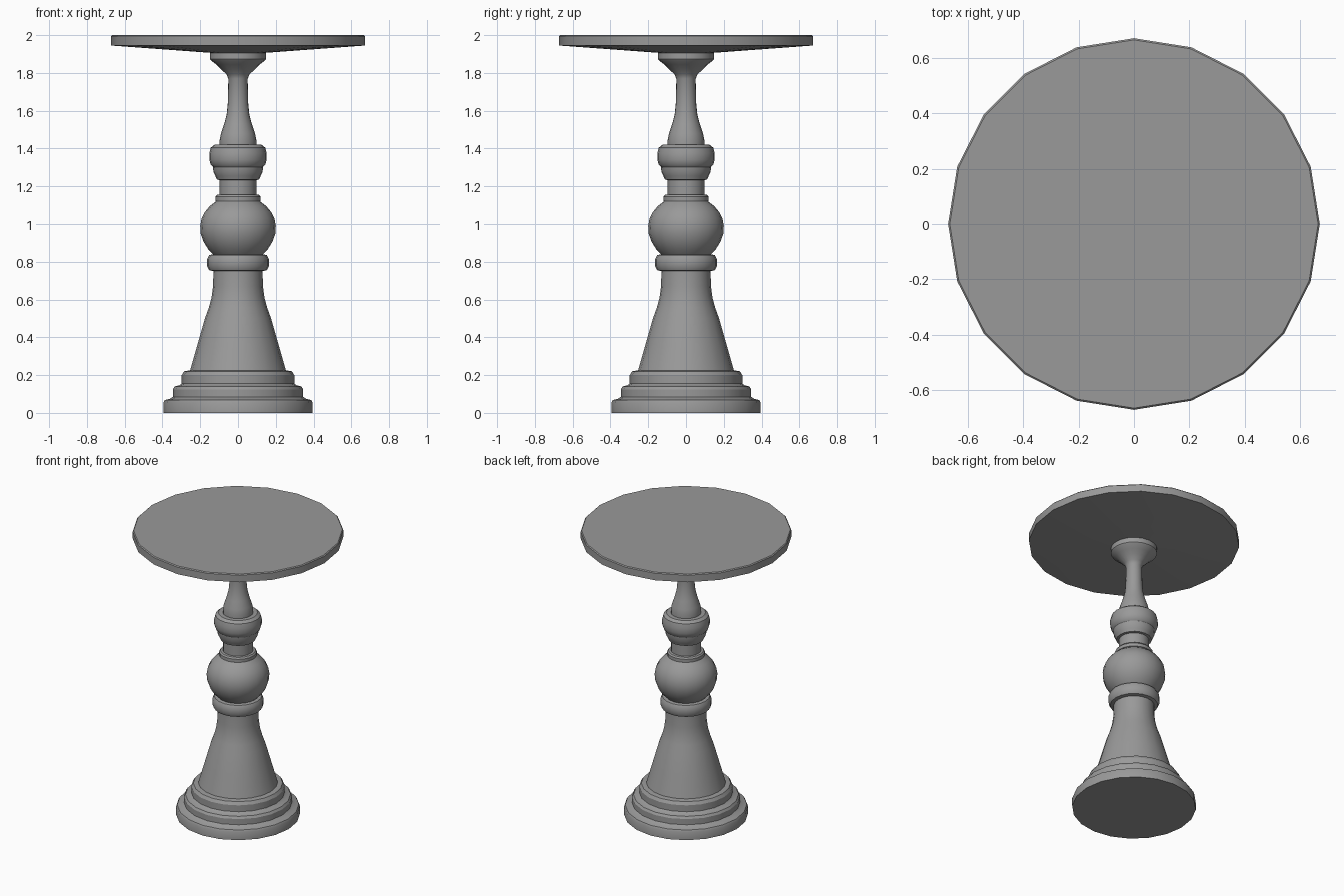
import bpy
import bmesh
from math import cos, sin, tau, radians

SIDES = 20

cube = bpy.data.objects.get("Cube")
if cube:
    bpy.data.objects.remove(cube, do_unlink=True)

grey = bpy.data.materials.new("plain grey")
grey.use_nodes = True
colour = (0.32, 0.32, 0.32, 1)
grey.diffuse_color = colour
grey.node_tree.nodes["Principled BSDF"].inputs["Base Color"].default_value = colour


def lathe(name, profile):
    """Revolve (radius, height) points, listed bottom to top, into a closed solid."""
    bm = bmesh.new()
    rings = [[bm.verts.new((r * cos(tau * i / SIDES), r * sin(tau * i / SIDES), z))
              for i in range(SIDES)] for r, z in profile]
    for low, high in zip(rings, rings[1:]):
        for i in range(SIDES):
            j = (i + 1) % SIDES
            bm.faces.new((low[i], low[j], high[j], high[i]))
    bm.faces.new(rings[0][::-1])
    bm.faces.new(rings[-1])
    mesh = bpy.data.meshes.new(name)
    bm.to_mesh(mesh)
    bm.free()
    mesh.materials.append(grey)
    obj = bpy.data.objects.new(name, mesh)
    bpy.context.collection.objects.link(obj)
    bpy.ops.object.select_all(action="DESELECT")
    obj.select_set(True)
    bpy.context.view_layer.objects.active = obj
    bpy.ops.object.shade_smooth_by_angle(angle=radians(32))
    return obj


# Stepped foot
lathe("stepped_foot", [
    (.395, 0), (.395, .055), (.388, .068), (.36, .075), (.345, .085),
    (.345, .125), (.335, .14), (.31, .146), (.298, .155), (.298, .2),
    (.285, .22), (.255, .225)])

# Flared lower column
lathe("flared_column", [
    (.255, .22), (.215, .36), (.175, .5), (.155, .555), (.14, .61),
    (.132, .67), (.13, .755)])

# Rounded ring under the ball
lathe("lower_ring", [
    (.13, .75), (.152, .755), (.163, .775), (.163, .815), (.152, .835), (.13, .84)])

# Turned ball
lathe("turned_ball", [
    (.13, .838), (.157, .865), (.182, .905), (.198, .95), (.2, .99),
    (.193, 1.03), (.175, 1.065), (.15, 1.095), (.115, 1.122)])

# Thin ring and neck above the ball
lathe("thin_ring", [
    (.11, 1.118), (.12, 1.123), (.12, 1.145), (.112, 1.155), (.097, 1.157)])
lathe("neck", [(.097, 1.15), (.097, 1.24)])

# Upper bead with its stepped underside
lathe("upper_bead", [
    (.097, 1.233), (.112, 1.236), (.12, 1.255), (.13, 1.275), (.133, 1.303),
    (.144, 1.315), (.152, 1.34), (.152, 1.375), (.144, 1.405), (.125, 1.42),
    (.097, 1.421)])

# Slender upper stem, flaring to the collar
lathe("upper_stem", [
    (.097, 1.415), (.097, 1.445), (.09, 1.48), (.073, 1.53), (.06, 1.58),
    (.054, 1.64), (.051, 1.77), (.062, 1.793), (.09, 1.82), (.115, 1.845),
    (.142, 1.865), (.148, 1.873), (.148, 1.915)])

# Round top with a shallow conical underside
lathe("round_top", [(.1, 1.903), (.672, 1.945), (.672, 1.994), (.666, 2)])
